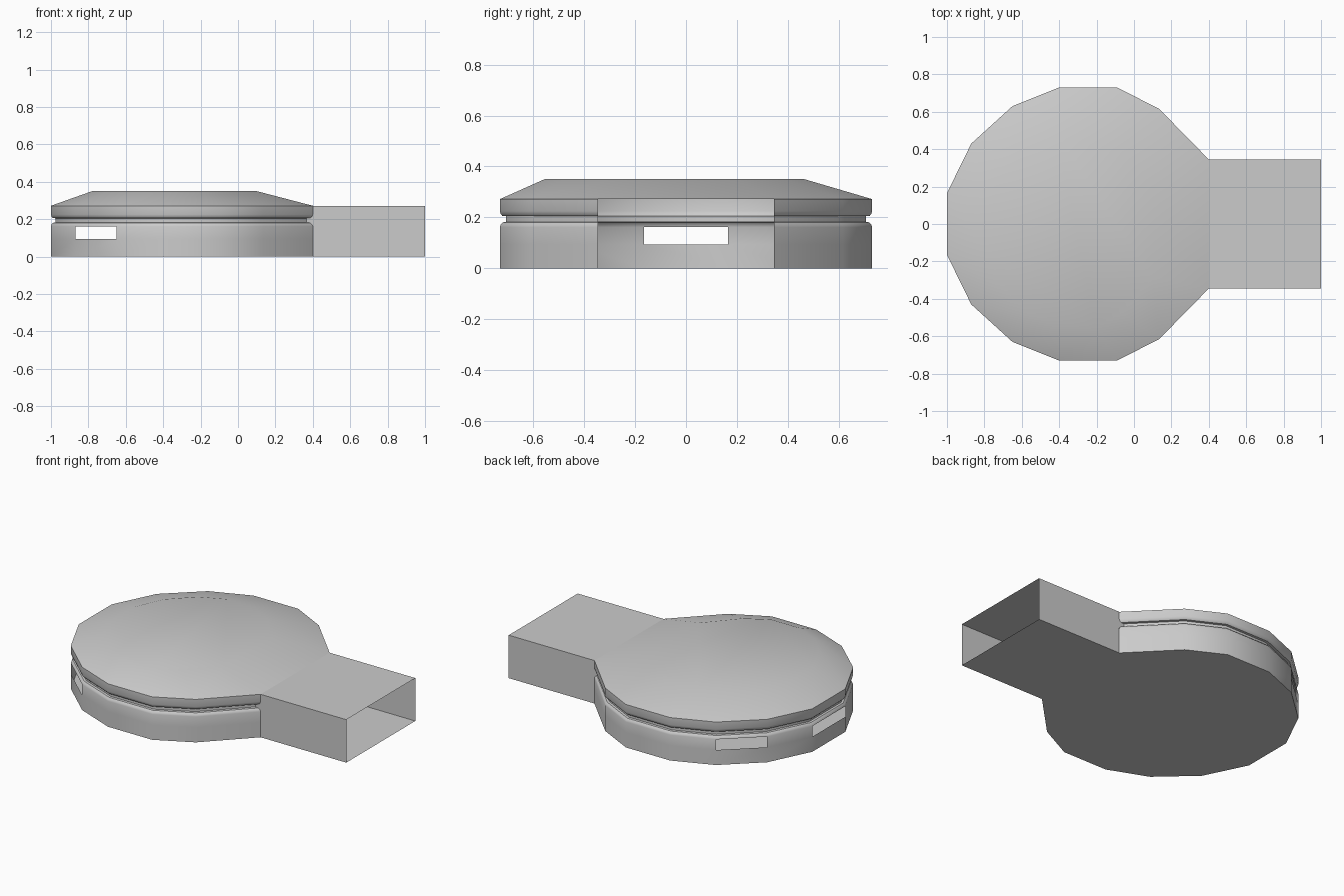
import bpy, math
from mathutils import Vector

if "Cube" in bpy.data.objects:
    bpy.data.objects.remove(bpy.data.objects["Cube"])

# Half plan of the round room, from passage corner round to the back
half = [(0.40, 0.345), (0.135, 0.615), (-0.09, 0.73), (-0.40, 0.73),
        (-0.65, 0.63), (-0.87, 0.43), (-1.0, 0.165)]
plan = [Vector(p) for p in half] + [Vector((x, -y)) for x, y in reversed(half)]
N = len(plan)
WINDOWS = (4, 6, 8)          # wall facets that hold a window slot


def make(name, verts, faces, angle=35):
    mesh = bpy.data.meshes.new(name)
    mesh.from_pydata([tuple(v) for v in verts], [], faces)
    mesh.validate()
    obj = bpy.data.objects.new(name, mesh)
    bpy.context.collection.objects.link(obj)
    bpy.ops.object.select_all(action='DESELECT')
    obj.select_set(True)
    bpy.context.view_layer.objects.active = obj
    bpy.ops.object.shade_smooth_by_angle(angle=math.radians(angle))
    return obj


def inset(d):
    """Plan outline moved inwards by d; ends slide along the passage wall."""
    out = []
    for i, p in enumerate(plan):
        before = (p - plan[i - 1]).normalized() if i else Vector((-1, 0))
        after = (plan[i + 1] - p).normalized() if i < N - 1 else Vector((1, 0))
        n1, n2 = (Vector((-t.y, t.x)) for t in (before, after))
        if i in (0, N - 1):
            n = n2 if i == 0 else n1
            out.append(p + Vector((d / n.x, 0)))
        else:
            out.append(p + (n1 + n2) * d / (1 + n1.dot(n2)))
    return out


def band(name, rows, slots=()):
    """Open strip around the room; rows are (inset, height)."""
    verts = [(p.x, p.y, z) for d, z in rows for p in inset(d)]
    faces = [(r * N + i, r * N + i + 1, (r + 1) * N + i + 1, (r + 1) * N + i)
             for r in range(len(rows) - 1) for i in range(N - 1)
             if not (r == 1 and i in slots)]
    return make(name, verts, faces)


# Lower wall with window slots and rolled top, up into the groove
band("room_wall", [(0, 0), (0, 0.095), (0, 0.162), (0.003, 0.172),
                   (0.012, 0.181), (0.025, 0.183), (0.025, 0.205)], WINDOWS)
# Roof rim above the groove
band("roof_rim", [(0.025, 0.205), (0.010, 0.206), (0.004, 0.213),
                  (0, 0.225), (0, 0.272)])

# Roof: sloping skirt up to a smaller flat top
top = [(-0.151 + p.x * 0.629, p.y * 0.699 - 0.045, 0.35) for p in plan]
skirt = [(i, (i + 1) % N, N + (i + 1) % N, N + i) for i in range(N)]
make("roof", [(p.x, p.y, 0.272) for p in plan] + top,
     skirt + [tuple(range(N, 2 * N))])

# Room floor
make("room_floor", [(p.x, p.y, 0) for p in plan], [tuple(reversed(range(N)))])

# Entrance passage: open-ended tube
section = [(-0.345, 0), (0.345, 0), (0.345, 0.272), (-0.345, 0.272)]
starts = [0.40, 0.40, 0.40, 0.40]
make("entrance_passage",
     [(s, y, z) for s, (y, z) in zip(starts, section)] + [(1.0, y, z) for y, z in section],
     [(i, 4 + i, 4 + (i + 1) % 4, (i + 1) % 4) for i in range(4)])

# Small jambs closing the groove ends against the passage
for side in (1, -1):
    y = 0.345 * side
    make("groove_jamb", [(x, y, z) for x, z in
                         ((0.36, 0.165), (0.40, 0.165), (0.40, 0.225), (0.36, 0.225))],
         [(0, 1, 2, 3) if side < 0 else (3, 2, 1, 0)])
